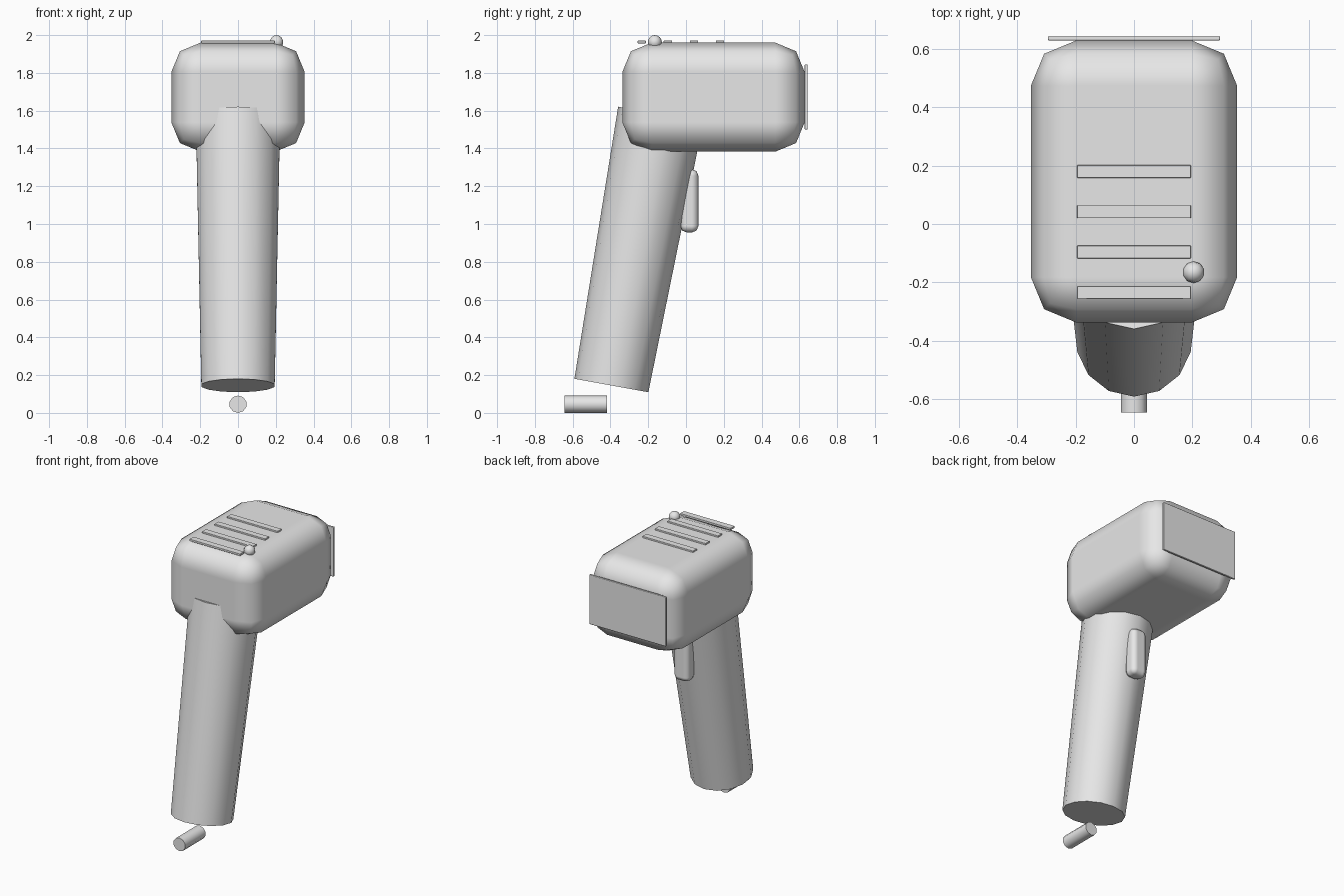
import bpy
import math
from mathutils import Vector

if "Cube" in bpy.data.objects:
    bpy.data.objects.remove(bpy.data.objects["Cube"], do_unlink=True)

grey = bpy.data.materials.new("light grey")
grey.use_nodes = True
GREY = (0.8, 0.8, 0.8, 1)
grey.diffuse_color = GREY
grey.node_tree.nodes["Principled BSDF"].inputs["Base Color"].default_value = GREY


def finish(name, angle=None):
    """Name the active object, colour it and smooth it."""
    obj = bpy.context.object
    obj.name = name
    obj.data.materials.append(grey)
    obj.data.shade_smooth()
    if angle:
        obj.data.set_sharp_from_angle(angle=math.radians(angle))
    return obj


def rounded_box(name, low, high, bevel, segments=2):
    """Box between two corners with evenly rounded edges."""
    low, high = Vector(low), Vector(high)
    bpy.ops.mesh.primitive_cube_add(size=1, location=(low + high) / 2)
    obj = bpy.context.object
    obj.scale = high - low
    bpy.ops.object.transform_apply(location=False, rotation=False, scale=True)
    mod = obj.modifiers.new("rounding", "BEVEL")
    mod.width = bevel
    mod.segments = segments
    mod.harden_normals = True
    return finish(name)


# Head and rear plate
rounded_box("head", (-0.353, -0.337, 1.383), (0.353, 0.628, 1.96), 0.155)
rounded_box("rear_plate", (-0.295, 0.628, 1.5), (0.295, 0.644, 1.845), 0.005)

# Vent slats on top
for i in range(4):
    y = -0.234 + 0.138 * i
    rounded_box(f"vent_slat_{i + 1}", (-0.195, y - 0.022, 1.956),
                (0.195, y + 0.022, 1.971), 0.002, 1)

# Tapered, leaning handle
base, top = Vector((0, -0.395, 0.145)), Vector((0, -0.134, 1.58))
axis = top - base
bpy.ops.mesh.primitive_cone_add(
    vertices=14, radius1=0.199, radius2=0.229, depth=axis.length,
    location=(base + top) / 2,
    rotation=(-math.atan2(axis.y, axis.z), 0, 0))
finish("handle", 40)

# Trigger
rounded_box("trigger", (-0.058, -0.03, 0.955), (0.058, 0.066, 1.29), 0.035)

# Round button on the top
bpy.ops.mesh.primitive_uv_sphere_add(segments=10, ring_count=8, radius=0.037,
                                     location=(0.204, -0.165, 1.963))
finish("button")

# Cord stub below the handle
bpy.ops.mesh.primitive_cylinder_add(vertices=10, radius=0.046, depth=0.225,
                                    location=(0, -0.532, 0.046),
                                    rotation=(math.radians(90), 0, 0))
finish("cord_stub", 50)
